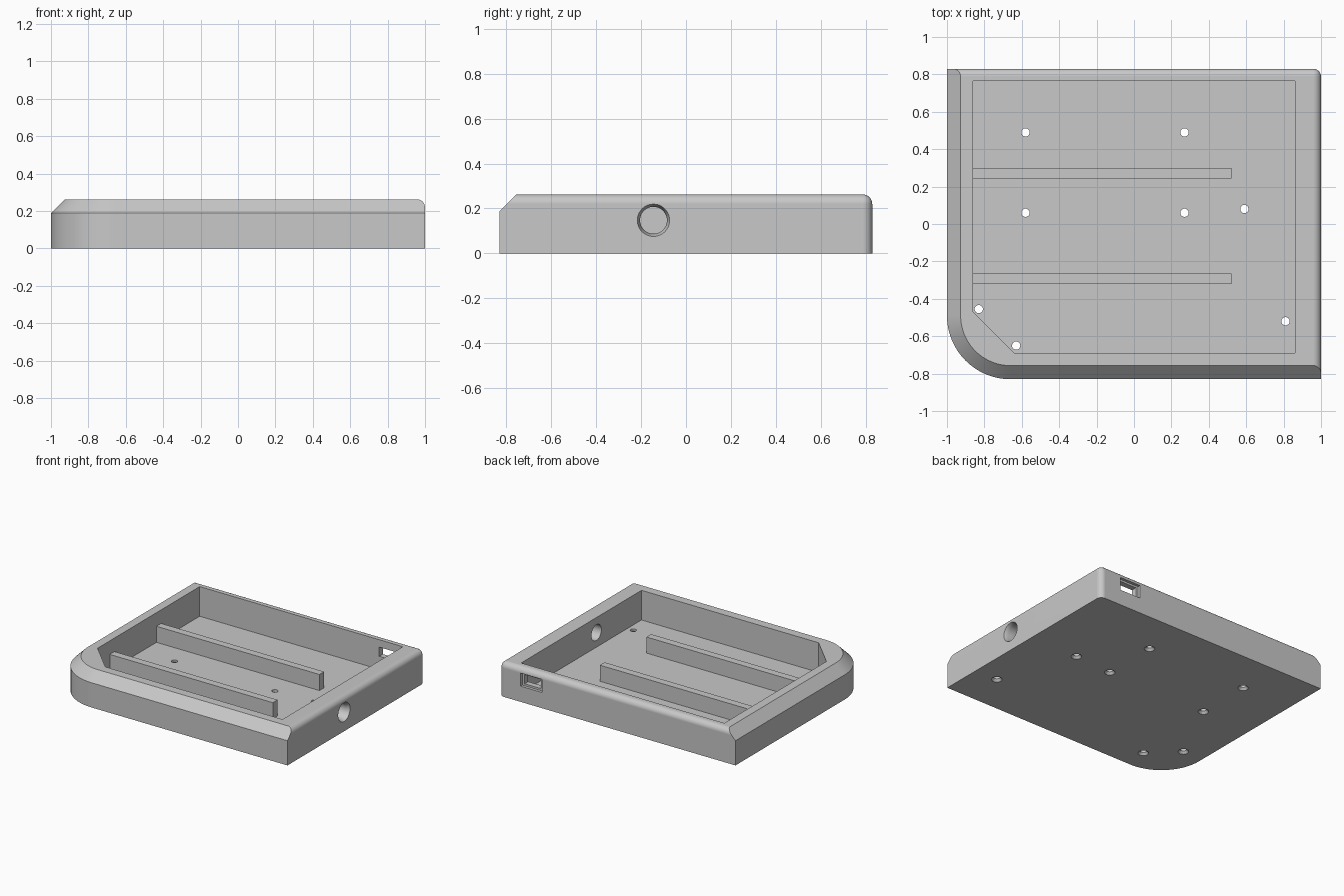
import bpy, bmesh
from math import sin, cos, pi
from mathutils import Matrix, Vector

if "Cube" in bpy.data.objects:
    bpy.data.objects.remove(bpy.data.objects["Cube"])

W, D, H = 1.0, 0.83, 0.262      # half width, half depth, height
CHAMFER, FILLET, CORNER = 0.073, 0.042, 0.34
FLOOR = 0.035

grey = bpy.data.materials.new("plain grey")
grey.use_nodes = True
grey.diffuse_color = (0.58, 0.58, 0.58, 1)
grey.node_tree.nodes["Principled BSDF"].inputs["Base Color"].default_value = grey.diffuse_color


def to_object(name, bm):
    bmesh.ops.recalc_face_normals(bm, faces=bm.faces)
    mesh = bpy.data.meshes.new(name)
    bm.to_mesh(mesh)
    bm.free()
    mesh.materials.append(grey)
    obj = bpy.data.objects.new(name, mesh)
    bpy.context.collection.objects.link(obj)
    return obj


def prism(outline, z0, z1):
    bm = bmesh.new()
    face = bm.faces.new([bm.verts.new((x, y, z0)) for x, y in outline])
    up = bmesh.ops.extrude_face_region(bm, geom=[face])["geom"]
    bmesh.ops.translate(bm, vec=(0, 0, z1 - z0),
                        verts=[v for v in up if isinstance(v, bmesh.types.BMVert)])
    bmesh.ops.recalc_face_normals(bm, faces=bm.faces)
    return bm


def box(name, x0, x1, y0, y1, z0, z1):
    return to_object(name, prism([(x0, y0), (x1, y0), (x1, y1), (x0, y1)], z0, z1))


def lathe(name, profile, place, sides=32):
    """Closed solid turned around local z from (radius, height) rings."""
    bm = bmesh.new()
    rings = [[bm.verts.new((r * cos(2 * pi * i / sides), r * sin(2 * pi * i / sides), z))
              for i in range(sides)] for r, z in profile]
    for low, high in zip(rings, rings[1:]):
        for i in range(sides):
            j = (i + 1) % sides
            bm.faces.new((low[i], low[j], high[j], high[i]))
    bm.faces.new(rings[0])
    bm.faces.new(rings[-1])
    bm.transform(place)
    return to_object(name, bm)


def cut(target, cutter):
    mod = target.modifiers.new("cut", "BOOLEAN")
    mod.operation, mod.solver, mod.object = "DIFFERENCE", "EXACT", cutter
    bpy.context.view_layer.objects.active = target
    bpy.ops.object.modifier_apply(modifier=mod.name)
    bpy.data.objects.remove(cutter)


# Outer tray body: one large rounded corner in plan
steps = 24
outline = [(-W + CORNER * (1 - cos(a)), -D + CORNER * (1 - sin(a)))
           for a in (pi / 2 * i / steps for i in range(steps + 1))]
bm = prism(outline + [(W, -D), (W, D), (-W, D)], 0, H)


def on(edge, test):
    return all(test(v.co) for v in edge.verts)


def is_top(c):
    return c.z > H - 0.001


def is_right(c):
    return c.x > W - 0.001


def is_back(c):
    return c.y > D - 0.001


# Flat chamfer along the left and front rim
rim = [e for e in bm.edges if on(e, is_top) and not on(e, is_right) and not on(e, is_back)]
bmesh.ops.bevel(bm, geom=rim, offset=CHAMFER, offset_type="OFFSET", segments=1,
                profile=0.5, affect="EDGES")
# Round fillet along the right and back rim and their shared upright edge
soft = [e for e in bm.edges
        if (on(e, is_top) and (on(e, is_right) or on(e, is_back)))
        or (on(e, is_right) and on(e, is_back))]
bmesh.ops.bevel(bm, geom=soft, offset=FILLET, offset_type="OFFSET", segments=8,
                profile=0.5, affect="EDGES")
tray = to_object("tray", bm)

# Inner cavity with one clipped corner
cavity = [(-0.86, -0.47), (-0.64, -0.69), (0.86, -0.69), (0.86, 0.765), (-0.86, 0.765)]
cut(tray, to_object("cavity_cutter", prism(cavity, FLOOR, H + 0.2)))

# Countersunk screw holes through the floor
for x, y in [(-0.58, 0.49), (0.27, 0.49), (-0.58, 0.06), (0.27, 0.06),
             (0.59, 0.08), (-0.83, -0.455), (-0.63, -0.65), (0.81, -0.52)]:
    cut(tray, lathe("screw_cutter", [(0.037, -0.05), (0.037, 0.0), (0.022, 0.018), (0.022, 0.08)],
                    Matrix.Translation((x, y, 0))))

# Round socket in the right wall
socket = Matrix.Translation((W, -0.145, 0.147)) @ Matrix.Rotation(-pi / 2, 4, "Y")
cut(tray, lathe("socket_cutter", [(0.072, -0.05), (0.072, 0.0), (0.06, 0.03), (0.06, 0.2)],
                socket, 48))

# Stepped slot in the back wall
cut(tray, box("slot_recess_cutter", 0.64, 0.82, 0.808, 0.9, 0.12, 0.22))
cut(tray, box("slot_cutter", 0.66, 0.80, 0.7, 0.9, 0.135, 0.205))

# Two support ribs running from the left wall
ribs = [box(name, -0.87, 0.52, y, y + 0.057, FLOOR - 0.01, 0.158)
        for name, y in (("back_rib", 0.242), ("front_rib", -0.322))]

# Smooth the curved surfaces, keep corners crisp
bpy.ops.object.select_all(action="DESELECT")
tray.select_set(True)
bpy.context.view_layer.objects.active = tray
bpy.ops.object.shade_smooth_by_angle(angle=pi / 6)
weighted = tray.modifiers.new("weighted_normals", "WEIGHTED_NORMAL")
weighted.keep_sharp = True
